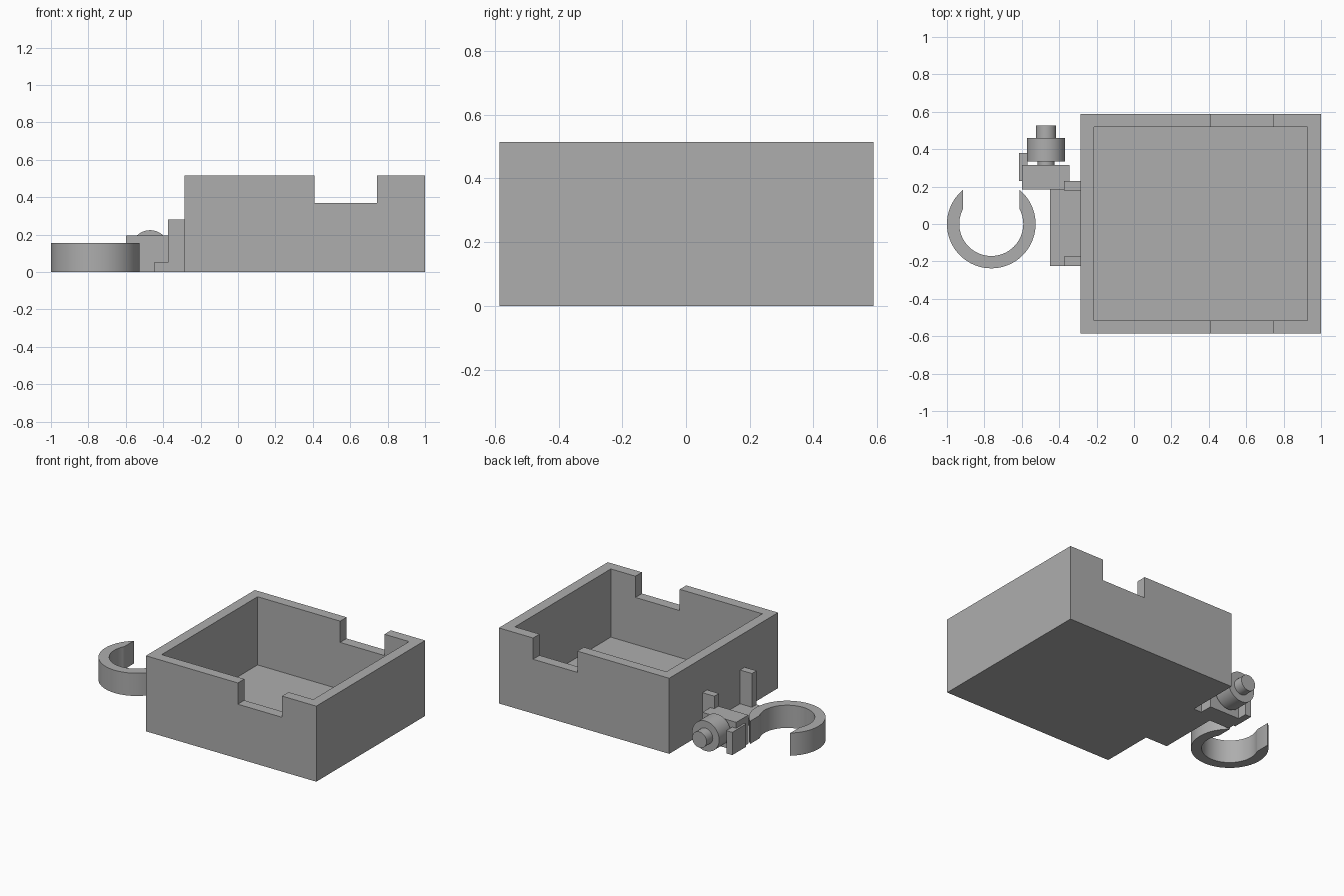
import bpy, bmesh, math
from mathutils import Matrix

cube = bpy.data.objects.get("Cube")
if cube:
    bpy.data.objects.remove(cube)

GREY = (0.42, 0.42, 0.42, 1)
grey = bpy.data.materials.new("plain grey")
grey.use_nodes = True
grey.diffuse_color = GREY
grey.node_tree.nodes["Principled BSDF"].inputs["Base Color"].default_value = GREY


def finish(name, bm, smooth=False):
    bmesh.ops.recalc_face_normals(bm, faces=bm.faces[:])
    mesh = bpy.data.meshes.new(name)
    bm.to_mesh(mesh)
    bm.free()
    mesh.materials.append(grey)
    obj = bpy.data.objects.new(name, mesh)
    bpy.context.collection.objects.link(obj)
    if smooth:
        bpy.ops.object.select_all(action="DESELECT")
        obj.select_set(True)
        bpy.context.view_layer.objects.active = obj
        bpy.ops.object.shade_smooth_by_angle(angle=math.radians(30))
    return obj


def box(name, x, y, z):
    bm = bmesh.new()
    bmesh.ops.create_cube(bm, size=1)
    for v in bm.verts:
        v.co = [a + (c + 0.5) * (b - a) for c, (a, b) in zip(v.co, (x, y, z))]
    return finish(name, bm)


def rod(name, radius, y0, y1, x=-0.47, z=0.122):
    bm = bmesh.new()
    bmesh.ops.create_cone(bm, cap_ends=True, segments=48, radius1=radius,
                          radius2=radius, depth=y1 - y0)
    bm.transform(Matrix.Translation((x, (y0 + y1) / 2, z)) @ Matrix.Rotation(math.pi / 2, 4, "X"))
    return finish(name, bm, True)


def prism(name, outline, z0, z1, smooth=False):
    bm = bmesh.new()
    face = bm.faces.new([bm.verts.new((x, y, z0)) for x, y in outline])
    ext = bmesh.ops.extrude_face_region(bm, geom=[face])["geom"]
    for v in ext:
        if isinstance(v, bmesh.types.BMVert):
            v.co.z = z1
    return finish(name, bm, smooth)


# Open tray with a notch through both long walls
tray = box("tray", (-0.285, 1), (-0.585, 0.588), (0, 0.515))
cutters = [box("tray_cavity", (-0.215, 0.928), (-0.515, 0.518), (0.05, 0.7)),
           box("wall_notch", (0.408, 0.742), (-0.8, 0.8), (0.37, 0.7))]
for c in cutters:
    mod = tray.modifiers.new(c.name, "BOOLEAN")
    mod.operation = "DIFFERENCE"
    mod.solver = "EXACT"
    mod.object = c
    c.hide_render = True
    c.hide_set(True)

# Mounting bracket on the tray side
box("bracket_plate", (-0.45, -0.284), (-0.225, 0.185), (0, 0.05))
for name, y in (("front_post", -0.225), ("back_post", 0.18)):
    box(name, (-0.375, -0.284), (y, y + 0.05), (0, 0.28))

# Hinge block, side lug and clamp knob
box("hinge_block", (-0.6, -0.345), (0.185, 0.316), (0, 0.195))
box("side_lug", (-0.615, -0.57), (0.23, 0.38), (0, 0.155))
rod("knob_neck", 0.045, 0.3, 0.35)
rod("clamp_knob", 0.102, 0.335, 0.46)
rod("knob_tip", 0.054, 0.45, 0.527)

# Open ring hook, with its mouth cut straight
CX, OUTER, INNER, MOUTH, STEPS = -0.763, 0.237, 0.171, 0.151, 64


def arc(radius):
    a0 = math.pi / 2 + math.acos(math.sqrt(1 - (MOUTH / radius) ** 2))
    span = 3 * math.pi - 2 * a0
    return [(CX + radius * math.cos(a0 + span * i / STEPS),
             radius * math.sin(a0 + span * i / STEPS)) for i in range(STEPS + 1)]


prism("ring_hook", arc(OUTER) + arc(INNER)[::-1], 0, 0.155, True)
